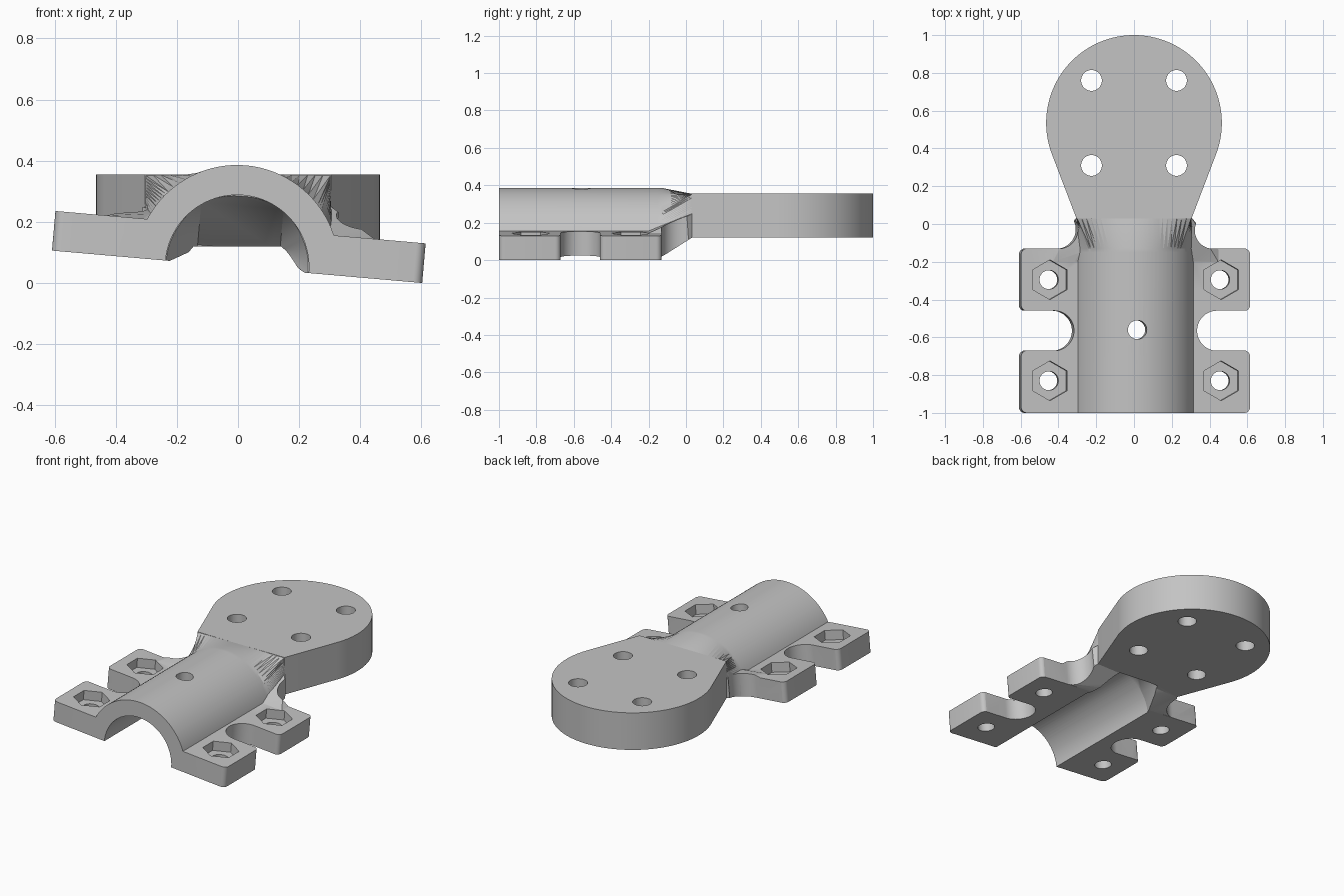
import bpy, bmesh
from math import sin, cos, pi, radians
from mathutils import Matrix, Vector

cube = bpy.data.objects.get("Cube")
if cube:
    bpy.data.objects.remove(cube)

# The clamp half is built square, then everything leans by five degrees;
# LEVEL counters that lean for the round plate.
TILT = Matrix.Translation((-0.003, 0, 0.053)) @ Matrix.Rotation(radians(5), 4, 'Y')
SQUARE = Matrix.Identity(4)
LEVEL = TILT.inverted()

R_OUT, R_BORE, EAR_T = 0.333, 0.235, 0.13
SHOULDER = radians(42.5)


def circle(x, y, r, n=64, start=0.0):
    return [(x + r * cos(start + 2 * pi * i / n), y + r * sin(start + 2 * pi * i / n))
            for i in range(n)]


def upright(outline, z0, z1, frame=SQUARE):
    """Points of a vertical prism."""
    return [frame @ Vector((x, y, z)) for x, y in outline for z in (z0, z1)]


def section(profile, *ys, frame=SQUARE):
    """Points of an x-z profile repeated at each y position."""
    return [frame @ Vector((x, y, z)) for y in ys for x, z in profile]


def rect(w, z0, z1):
    return [(-w, z0), (w, z0), (w, z1), (-w, z1)]


def arch_angles(n=24):
    """Angles over the arch, with a point exactly on each shoulder."""
    stops = (0, SHOULDER, pi - SHOULDER, pi)
    return [a + (b - a) * i / n for a, b in zip(stops, stops[1:]) for i in range(n)] + [pi]


def arch(r):
    return [(r * cos(a), r * sin(a)) for a in arch_angles()]


def squared_arch(w, z0, z1):
    """Rectangle outline with its corners matched to the arch shoulders."""
    points = []
    for a in arch_angles():
        across = min(max((a - SHOULDER) / (pi - 2 * SHOULDER), 0), 1)
        rise = min(a, pi - a, SHOULDER) / SHOULDER
        points.append((w - 2 * w * across, z0 + (z1 - z0) * rise))
    return points


def finish(name, bm):
    bmesh.ops.recalc_face_normals(bm, faces=bm.faces)
    mesh = bpy.data.meshes.new(name)
    bm.to_mesh(mesh)
    bm.free()
    obj = bpy.data.objects.new(name, mesh)
    bpy.context.scene.collection.objects.link(obj)
    return obj


def solid(name, points):
    """Convex solid wrapped around the points."""
    bm = bmesh.new()
    for p in points:
        bm.verts.new(p)
    bmesh.ops.remove_doubles(bm, verts=bm.verts, dist=0.0001)
    bmesh.ops.convex_hull(bm, input=bm.verts)
    bmesh.ops.delete(bm, geom=[v for v in bm.verts if not v.link_faces], context='VERTS')
    return finish(name, bm)


def loft(name, rings):
    """Solid skinned through rings of equal length."""
    bm = bmesh.new()
    rows = [[bm.verts.new(p) for p in ring] for ring in rings]
    for a, b in zip(rows, rows[1:]):
        for i in range(len(a)):
            bm.faces.new((a[i - 1], a[i], b[i], b[i - 1]))
    bm.faces.new(rows[0])
    bm.faces.new(rows[-1])
    bmesh.ops.triangulate(bm, faces=bm.faces)
    return finish(name, bm)


def combine(base, other, operation):
    mod = base.modifiers.new(operation.lower(), 'BOOLEAN')
    mod.operation = operation
    mod.solver = 'MANIFOLD'
    mod.object = other
    bpy.context.view_layer.objects.active = base
    bpy.ops.object.modifier_apply(modifier=mod.name)
    bpy.data.objects.remove(other)


def ear_bar(y0, y1, w=0.608, r=0.03):
    corners = [p for x in (-w + r, w - r) for y in (y0 + r, y1 - r)
               for p in circle(x, y, r, 24)]
    return upright(corners, 0, EAR_T)


# Clamp saddle
bracket = solid("mounting_bracket", section(arch(R_OUT), -1, -0.15))

# Ears, side webs and round plate
plate_edge = section(rect(0.305, 0.12, 0.355), 0.03, frame=LEVEL)
web_end = section(rect(0.304, 0.122, 0.25), 0.035, frame=LEVEL)
parts = {
    "front_ears": ear_bar(-1, -0.67),
    "rear_ears": ear_bar(-0.46, -0.13),
    "side_web": section(rect(0.44, 0, EAR_T), -0.95, -0.18),
    "neck_web": section(rect(0.44, 0, EAR_T), -0.2, -0.135) + web_end,
    "round_plate": upright(circle(0, 0.535, 0.465, 128), 0.12, 0.355, LEVEL) + plate_edge,
}
for name, points in parts.items():
    combine(bracket, solid(name, points), 'UNION')

# Neck blending the saddle into the square edge of the plate
neck = loft("neck", [section(arch(R_OUT), -0.2), section(arch(R_OUT), -0.13),
                     section(squared_arch(0.304, 0.122, 0.354), 0.035, frame=LEVEL)])
combine(bracket, neck, 'UNION')

# Bore, with a ramp running out under the plate
bore = arch(R_BORE) + rect(R_BORE, -0.2, -0.1)
ramp = (section(bore, -0.16)
        + section(rect(0.135, -0.2, 0.2), -0.11)
        + section(rect(0.135, -0.2, 0.06), 0.06))
cuts = [section(bore, -1.1, -0.155), ramp]

# Crown hole
cuts.append(upright(circle(-0.008, -0.56, 0.05, 48), 0.1, 0.5))

for side in (-1, 1):
    # Round-ended slots between the ears and behind them
    for x, y, r in ((0.433, -0.565, 0.106), (0.41, -0.03, 0.101)):
        outline = circle(side * x, y, r) + [(side * 0.8, y - r), (side * 0.8, y + r)]
        cuts.append(upright(outline, -0.2, 0.45))
    # Bolt holes with hexagonal nut pockets
    for y in (-0.83, -0.295):
        cuts.append(upright(circle(side * 0.455, y, 0.05, 48), -0.1, 0.3))
        cuts.append(upright(circle(side * 0.455, y, 0.105, 6, pi / 2), EAR_T - 0.06, 0.3))
    # Plate holes
    for y in (0.31, 0.76):
        cuts.append(upright(circle(side * 0.225, y, 0.055, 48), 0, 0.5, LEVEL))

for points in cuts:
    combine(bracket, solid("cutter", points), 'DIFFERENCE')
bracket.data.transform(TILT)

# Plain grey finish
grey = bpy.data.materials.new("plain_grey")
grey.use_nodes = True
colour = (0.55, 0.55, 0.55, 1)
grey.diffuse_color = colour
grey.node_tree.nodes["Principled BSDF"].inputs["Base Color"].default_value = colour
bracket.data.materials.clear()
bracket.data.materials.append(grey)

bpy.ops.object.select_all(action='DESELECT')
bracket.select_set(True)
bpy.context.view_layer.objects.active = bracket
bpy.ops.object.shade_smooth_by_angle(angle=radians(25))
